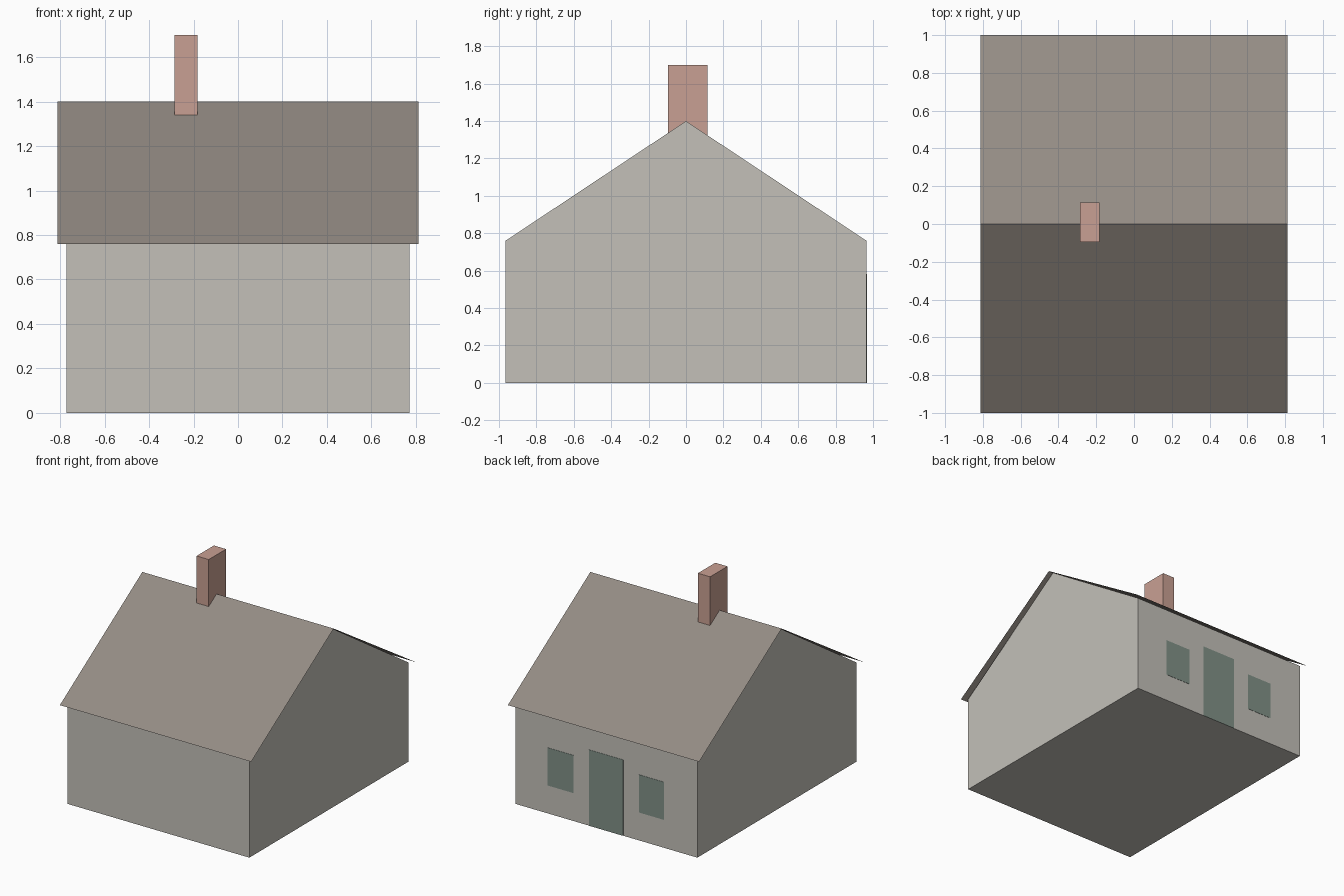
import bpy
import bmesh

default_cube = bpy.data.objects.get("Cube")
if default_cube:
    bpy.data.objects.remove(default_cube, do_unlink=True)


def material(name, color):
    mat = bpy.data.materials.new(name)
    mat.use_nodes = True
    rgba = (*color, 1)
    mat.diffuse_color = rgba
    mat.node_tree.nodes["Principled BSDF"].inputs["Base Color"].default_value = rgba
    return mat


def finish(bm, name, mat):
    mesh = bpy.data.meshes.new(name)
    bm.to_mesh(mesh)
    bm.free()
    mesh.materials.append(mat)
    obj = bpy.data.objects.new(name, mesh)
    bpy.context.collection.objects.link(obj)
    return obj


def extrude_profile(name, profile, half_width, mat, solid):
    """Sweep a y-z profile along x, closed and capped when solid."""
    bm = bmesh.new()
    left, right = ([bm.verts.new((x, y, z)) for y, z in profile]
                   for x in (-half_width, half_width))
    count = len(profile)
    for i in range(count if solid else count - 1):
        j = (i + 1) % count
        bm.faces.new((left[i], right[i], right[j], left[j]))
    if solid:
        bm.faces.new(left)
        bm.faces.new(right)
        bmesh.ops.recalc_face_normals(bm, faces=bm.faces)
    return finish(bm, name, mat)


def box(name, low, high, mat):
    bm = bmesh.new()
    bmesh.ops.create_cube(bm, size=1)
    for v in bm.verts:
        v.co = [a + (b - a) * (c + 0.5) for a, b, c in zip(low, high, v.co)]
    return finish(bm, name, mat)


wall_mat = material("warm grey plaster", (0.546, 0.527, 0.485))
roof_mat = material("brown grey roofing", (0.296, 0.262, 0.231))
brick_mat = material("dusty red brick", (0.584, 0.352, 0.292))
green_mat = material("grey green paint", (0.22, 0.283, 0.246))

EAVE, RIDGE = 0.76, 1.4
WALL_X, WALL_Y = 0.772, 0.965

# Gabled walls with floor
extrude_profile("walls", [(-WALL_Y, 0), (-WALL_Y, EAVE), (0, RIDGE),
                          (WALL_Y, EAVE), (WALL_Y, 0)], WALL_X, wall_mat, True)

# Thin overhanging roof sheets
extrude_profile("roof", [(-1, EAVE), (0, RIDGE), (1, EAVE)], 0.812, roof_mat, False)

# Chimney across the ridge
box("chimney", (-0.285, -0.095, 1.28), (-0.182, 0.115, 1.7), brick_mat)

# Door and windows as thin plates on the back wall
for name, x0, x1, z0, z1 in (("door", -0.143, 0.146, 0, 0.583),
                             ("left_window", 0.28, 0.5, 0.215, 0.505),
                             ("right_window", -0.49, -0.277, 0.215, 0.505)):
    box(name, (x0, WALL_Y - 0.002, z0), (x1, WALL_Y + 0.002, z1), green_mat)
